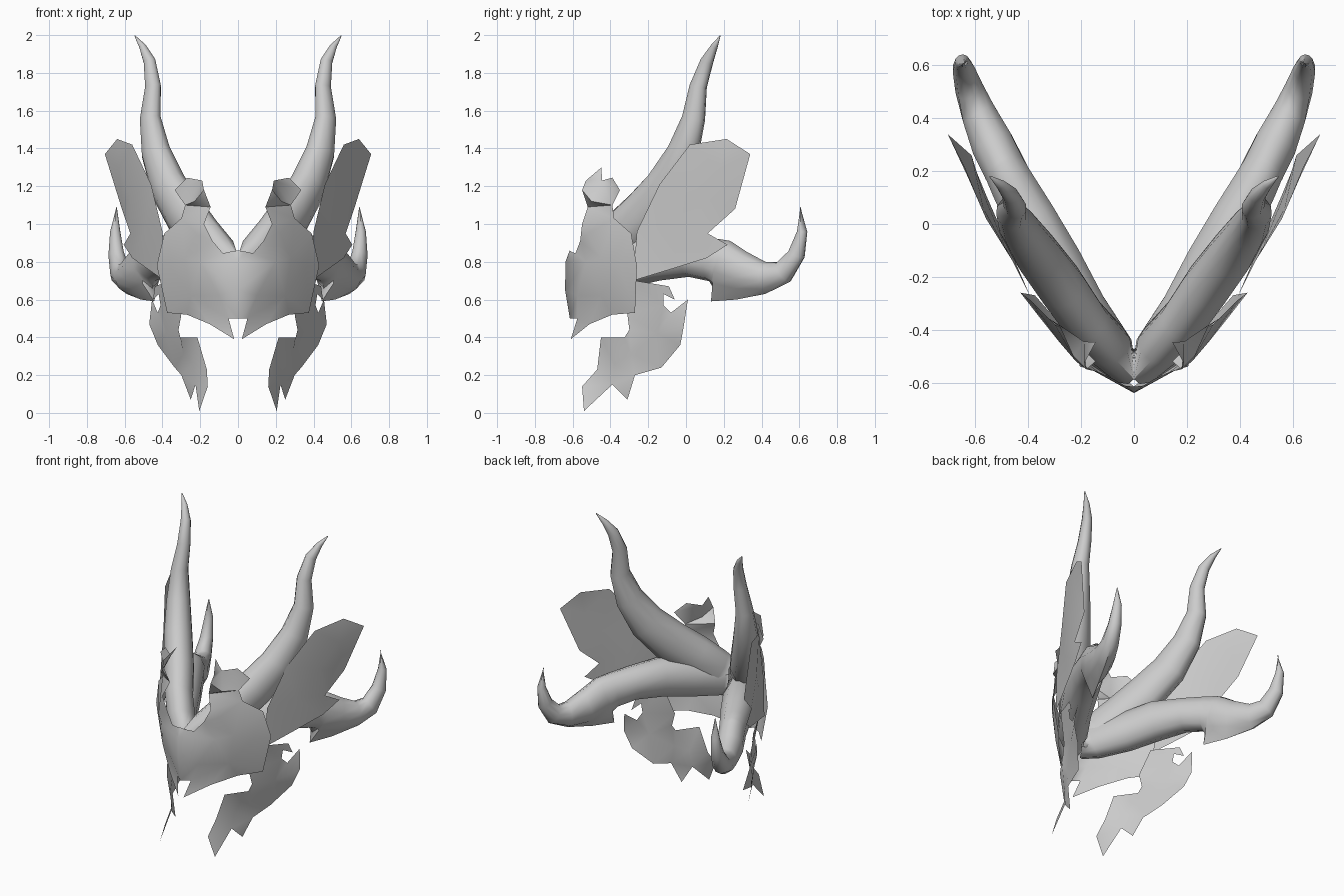
import bpy, bmesh, math
from mathutils import Vector
from mathutils.geometry import delaunay_2d_cdt

grey = bpy.data.materials.new("plain_grey")
grey.diffuse_color = (0.6, 0.6, 0.6, 1)
SIDE = Vector((0.85, -0.52, 0)).normalized()   # outward normal of the V-shaped sides


def finish(name, bm, angle):
    """Turn the right half into a mirrored, smooth-shaded object."""
    me = bpy.data.meshes.new(name)
    bm.to_mesh(me)
    bm.free()
    ob = bpy.data.objects.new(name, me)
    bpy.context.collection.objects.link(ob)
    me.materials.append(grey)
    mod = ob.modifiers.new("mirror", 'MIRROR')
    mod.merge_threshold = 0.002
    bpy.ops.object.select_all(action='DESELECT')
    ob.select_set(True)
    bpy.context.view_layer.objects.active = ob
    bpy.ops.object.shade_smooth_by_angle(angle=math.radians(angle))


def plate(name, outline, inner):
    """Thin curved sheet: outline plus inner points, triangulated in side view."""
    pts = [Vector(p) for p in outline + inner]
    n = len(outline)
    flat = [Vector((p.y, p.z)) for p in pts]
    edges = [(i, (i + 1) % n) for i in range(n)]
    _, _, faces, orig, _, _ = delaunay_2d_cdt(flat, edges, [], 1, 1e-5)
    bm = bmesh.new()
    verts = [bm.verts.new(pts[o[0]]) for o in orig]
    for f in faces:
        face = bm.faces.new([verts[i] for i in f])
        face.normal_update()
        if face.normal.dot(SIDE) < 0:
            face.normal_flip()
    finish(name, bm, 60)


def horn(name, rings, sides=10):
    """Tapered tube; each ring is x, y, z, half width, half height, extra keel depth."""
    bm = bmesh.new()
    centres = [Vector(r[:3]) for r in rings]
    loops = []
    for i, (c, r) in enumerate(zip(centres, rings)):
        t = (centres[min(i + 1, len(rings) - 1)] - centres[max(i - 1, 0)]).normalized()
        up = SIDE.cross(t).normalized()
        if up.z < 0 or (up.z < 0.2 and up.dot(Vector((-0.5, -0.8, 0))) < 0):
            up = -up
        loop = []
        for k in range(sides):
            a = 2 * math.pi * k / sides - math.pi / 2
            h = r[4] + (r[5] if k == 0 else 0)
            p = c + SIDE * r[3] * math.cos(a) + up * h * math.sin(a)
            p.x = max(p.x, 0)
            loop.append(bm.verts.new(p))
        loops.append(loop)
    for a, b in zip(loops, loops[1:]):
        for k in range(sides):
            j = (k + 1) % sides
            bm.faces.new((a[k], a[j], b[j], b[k]))
    tip = bm.verts.new(centres[-1] + (centres[-1] - centres[-2]) * 0.05)
    for k in range(sides):
        bm.faces.new((loops[-1][k], loops[-1][(k + 1) % sides], tip))
    bmesh.ops.recalc_face_normals(bm, faces=bm.faces)
    finish(name, bm, 50)


# Brow plate with nose ridge and spiked crest
plate("brow_plate", [
    (0, -.615, .5), (.05, -.575, .5), (.02, -.61, .39), (.15, -.51, .47), (.27, -.39, .52),
    (.375, -.27, .53), (.43, -.26, .78), (.39, -.29, .95), (.3, -.38, 1.03), (.28, -.39, 1.1),
    (.335, -.35, 1.18), (.27, -.39, 1.245), (.19, -.445, 1.23), (.145, -.447, 1.3),
    (.19, -.53, 1.23), (.18, -.55, 1.18), (.145, -.52, 1.09), (.18, -.55, 1.0),
    (.135, -.56, .91), (.08, -.585, .845), (.035, -.612, .855), (0, -.616, .86),
    (0, -.638, .8), (0, -.64, .65)],
    [(.1, -.575, .62), (.2, -.53, .8), (.28, -.45, .82), (.36, -.35, .78), (.25, -.45, .62),
     (.22, -.52, .95), (.23, -.5, 1.12)])

# Side fan
plate("side_fan", [
    (.39, -.28, .7), (.49, -.05, .77), (.56, .11, .82), (.605, .22, .89), (.57, .115, .95),
    (.615, .26, 1.08), (.705, .34, 1.37), (.64, .215, 1.45), (.56, .02, 1.42),
    (.46, -.14, 1.21), (.40, -.26, .96)],
    [(.57, .06, 1.15), (.49, -.08, .98), (.63, .18, 1.3)])

# Cheek guard
plate("cheek_guard", [
    (.305, -.325, .4), (.315, -.3, .44), (.3, -.31, .52), (.36, -.27, .7), (.44, -.09, .67),
    (.45, -.06, .6), (.42, -.12, .63), (.41, -.12, .57), (.425, -.08, .53), (.455, .01, .6),
    (.47, -.01, .47), (.425, -.03, .36), (.335, -.13, .24), (.3, -.27, .2), (.25, -.31, .07),
    (.225, -.39, .15), (.205, -.54, .01), (.16, -.55, .14), (.165, -.47, .23), (.215, -.45, .4)],
    [(.38, -.15, .42), (.29, -.29, .31), (.24, -.38, .26)])

# Tall upper horn
horn("upper_horn", [
    (0, -.54, .75, .09, .1, 0), (.1, -.46, .83, .09, .12, 0), (.19, -.36, .93, .09, .13, 0),
    (.28, -.23, 1.05, .095, .13, 0), (.37, -.11, 1.2, .09, .115, 0),
    (.435, -.015, 1.38, .075, .09, 0), (.465, .04, 1.56, .055, .065, 0),
    (.45, .065, 1.73, .042, .048, 0), (.468, .11, 1.86, .032, .036, 0),
    (.505, .15, 1.94, .019, .019, 0), (.545, .18, 1.995, .003, .003, 0)])

# Low swept horn with stepped keel
horn("lower_horn", [
    (0, -.545, .73, .09, .1, 0), (.09, -.48, .75, .095, .11, 0), (.2, -.32, .79, .1, .13, 0),
    (.3, -.15, .83, .11, .13, 0), (.39, .02, .83, .1, .11, 0), (.455, .14, .81, .09, .115, 0),
    (.48, .19, .795, .085, .125, .02), (.485, .2, .785, .085, .13, .08),
    (.535, .3, .745, .085, .11, .04), (.59, .42, .72, .07, .08, .01),
    (.625, .515, .745, .055, .065, 0), (.645, .585, .84, .042, .048, 0),
    (.65, .615, .96, .028, .027, 0), (.643, .606, 1.085, .003, .003, 0)])
